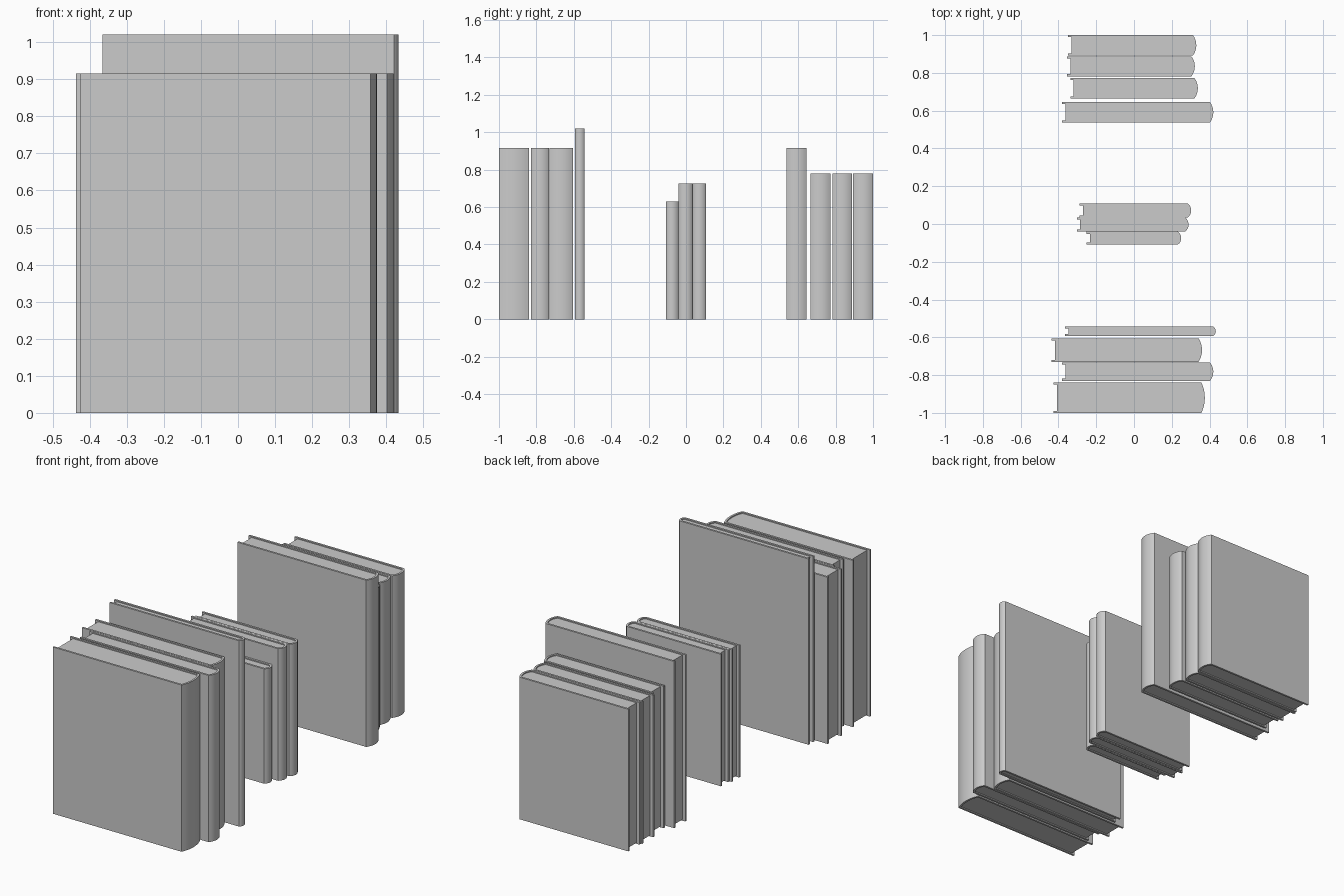
import bpy
import bmesh
import math

if "Cube" in bpy.data.objects:
    bpy.data.objects.remove(bpy.data.objects["Cube"])

COVER = 0.011    # board thickness
RECESS = 0.018   # pages set back from the fore edge
LIP = 0.006      # pages set in at head and foot
STEPS = 8        # segments across the rounded spine


def spine_arc(x, half, bulge):
    """Arc from -half to +half in y, bulging to x."""
    pts = []
    r = (half * half + bulge * bulge) / (2 * bulge)
    a = math.asin(min(1.0, half / r))
    for i in range(STEPS + 1):
        t = -a + 2 * a * i / STEPS
        pts.append((x - r + r * math.cos(t), r * math.sin(t)))
    return pts


def extrude_profile(name, pts, y, z0, z1):
    bm = bmesh.new()
    face = bm.faces.new([bm.verts.new((px, py + y, z0)) for px, py in pts])
    ext = bmesh.ops.extrude_face_region(bm, geom=[face])
    verts = [v for v in ext["geom"] if isinstance(v, bmesh.types.BMVert)]
    bmesh.ops.translate(bm, verts=verts, vec=(0, 0, z1 - z0))
    bmesh.ops.recalc_face_normals(bm, faces=bm.faces)
    mesh = bpy.data.meshes.new(name)
    bm.to_mesh(mesh)
    bm.free()
    obj = bpy.data.objects.new(name, mesh)
    bpy.context.collection.objects.link(obj)
    bpy.ops.object.select_all(action='DESELECT')
    obj.select_set(True)
    bpy.context.view_layer.objects.active = obj
    bpy.ops.object.shade_smooth_by_angle(angle=math.radians(30))


def book(name, y0, y1, x0, x1, height):
    y, half = (y0 + y1) / 2, (y1 - y0) / 2
    bulge = min(0.018, half * 0.5)
    outer = spine_arc(x1, half, bulge)
    inner = spine_arc(x1 - COVER, half - COVER, bulge * 0.8)
    # wrap-around cover
    cover = ([(x0, -half)] + outer + [(x0, half), (x0, half - COVER)]
             + inner[::-1] + [(x0, COVER - half)])
    extrude_profile(name + "_cover", cover, y, 0, height)
    # page block with hollow fore edge
    xp = x0 + RECESS
    pages = [(xp, COVER - half)] + inner + [(xp, half - COVER)]
    extrude_profile(name + "_pages", pages, y, LIP, height - LIP)


# y range, x range, height
books = [
    (-1.000, -0.840, -0.425, 0.375, 0.915),
    (-0.830, -0.733, -0.380, 0.420, 0.915),
    (-0.730, -0.605, -0.437, 0.360, 0.915),
    (-0.593, -0.543, -0.365, 0.433, 1.020),
    (-0.108, -0.041, -0.252, 0.250, 0.630),
    (-0.040, 0.034, -0.303, 0.289, 0.725),
    (0.035, 0.108, -0.288, 0.303, 0.725),
    (0.538, 0.645, -0.380, 0.420, 0.915),
    (0.665, 0.773, -0.337, 0.338, 0.780),
    (0.782, 0.888, -0.355, 0.322, 0.780),
    (0.892, 1.000, -0.350, 0.330, 0.780),
]
for i, b in enumerate(books, 1):
    book(f"book_{i:02d}", *b)
